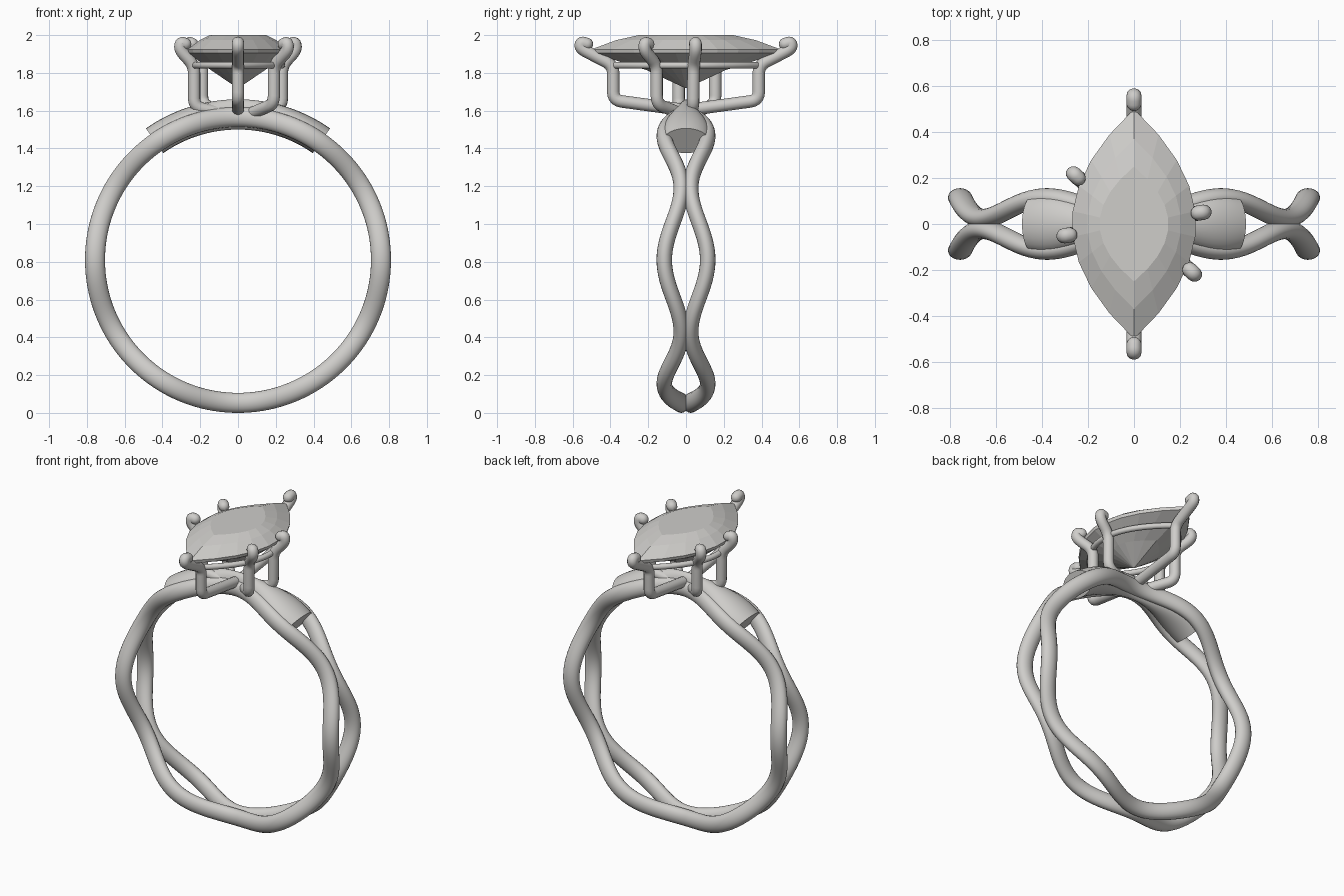
import bpy, bmesh, math
from mathutils import Vector, Matrix

cube = bpy.data.objects.get("Cube")
if cube:
    bpy.data.objects.remove(cube)

metal = bpy.data.materials.new("pale_grey")
metal.use_nodes = True
GREY = (0.62, 0.61, 0.59, 1)
metal.diffuse_color = GREY
metal.node_tree.nodes["Principled BSDF"].inputs["Base Color"].default_value = GREY

CENTRE_Z = 0.81
BAND_R = 0.757


def finish(name, bm, smooth=True):
    bmesh.ops.recalc_face_normals(bm, faces=bm.faces)
    mesh = bpy.data.meshes.new(name)
    bm.to_mesh(mesh)
    bm.free()
    obj = bpy.data.objects.new(name, mesh)
    bpy.context.collection.objects.link(obj)
    mesh.materials.append(metal)
    if smooth:
        bpy.ops.object.select_all(action='DESELECT')
        obj.select_set(True)
        bpy.context.view_layer.objects.active = obj
        bpy.ops.object.shade_smooth_by_angle(angle=math.radians(40))
    return obj


def loft(bm, rings, closed=False):
    """Join rings of points with quads; cap the ends unless closed."""
    loops = [[bm.verts.new(p) for p in ring] for ring in rings]
    pairs = list(zip(loops, loops[1:]))
    if closed:
        pairs.append((loops[-1], loops[0]))
    for a, b in pairs:
        for i in range(len(a)):
            j = (i + 1) % len(a)
            bm.faces.new((a[i], a[j], b[j], b[i]))
    if not closed:
        bm.faces.new(loops[0])
        bm.faces.new(loops[-1])


def wave(t):
    """Sideways offset of a strand at angle t from the top."""
    return 0.07 - 0.045 * math.cos(6 * t)


def band_point(t, radius, y):
    return Vector((radius * math.sin(t), y, CENTRE_Z + radius * math.cos(t)))


def ellipse_ring(centre, u, v, ru, rv, n=20):
    return [centre + u * ru * math.cos(a) + v * rv * math.sin(a)
            for a in (2 * math.pi * k / n for k in range(n))]


# Two mirrored wavy strands of the band
for name, side in (("front_strand", -1), ("back_strand", 1)):
    rings = []
    for k in range(180):
        t = 2 * math.pi * k / 180
        here = band_point(t, BAND_R, side * wave(t))
        ahead = band_point(t + 0.01, BAND_R, side * wave(t + 0.01))
        out = Vector((math.sin(t), 0, math.cos(t)))
        across = (ahead - here).normalized().cross(out).normalized()
        rings.append(ellipse_ring(here, out, across, 0.053, 0.041))
    bm = bmesh.new()
    loft(bm, rings, closed=True)
    finish(name, bm)

# Solid shoulder filling the top of the band between the strands
rings = []
for k in range(41):
    t = math.radians(-35 + 70 * k / 40)
    out = Vector((math.sin(t), 0, math.cos(t)))
    rings.append(ellipse_ring(band_point(t, 0.77, 0), out, Vector((0, 1, 0)),
                              0.08, wave(t) + 0.012, 24))
bm = bmesh.new()
loft(bm, rings)
finish("shoulder_filler", bm)


def marquise(w, l, z, n=9):
    """Pointed oval outline: two arcs meeting at the y tips."""
    ys = [-l + 2 * l * k / n for k in range(n)]
    right = [Vector((w * (1 - (y / l) ** 2), y, z)) for y in ys]
    return right + [Vector((-p.x, -p.y, z)) for p in right]


# Faceted stone, from the culet up to the table
bm = bmesh.new()
loft(bm, [marquise(w, l, z) for w, l, z in (
    (0.004, 0.006, 1.72), (0.145, 0.21, 1.815), (0.265, 0.495, 1.905),
    (0.27, 0.5, 1.925), (0.205, 0.37, 1.973), (0.15, 0.25, 2.0))])
finish("stone", bm, smooth=False)


def tube(name, points, radius, radii=None, cyclic=False):
    """Round wire along a path."""
    curve = bpy.data.curves.new(name, 'CURVE')
    curve.dimensions = '3D'
    curve.bevel_depth = radius
    curve.bevel_resolution = 4
    curve.use_fill_caps = True
    spline = curve.splines.new('POLY')
    spline.points.add(len(points) - 1)
    spline.use_cyclic_u = cyclic
    for i, p in enumerate(points):
        spline.points[i].co = (*p, 1)
        spline.points[i].radius = radii[i] if radii else 1
    temp = bpy.data.objects.new(name + "_path", curve)
    bpy.context.collection.objects.link(temp)
    bpy.context.view_layer.update()
    mesh = bpy.data.meshes.new_from_object(
        temp.evaluated_get(bpy.context.evaluated_depsgraph_get()))
    bpy.data.objects.remove(temp)
    bm = bmesh.new()
    bm.from_mesh(mesh)
    for f in bm.faces:
        f.material_index = 0
    bpy.data.meshes.remove(mesh)
    return finish(name, bm)


def round_corners(points, size):
    path = [points[0]]
    for a, b, c in zip(points, points[1:], points[2:]):
        start = b + (a - b).normalized() * min(size, (a - b).length * 0.45)
        end = b + (c - b).normalized() * min(size, (c - b).length * 0.45)
        for k in range(6):
            s = k / 5
            path.append(start * (1 - s) ** 2 + b * 2 * s * (1 - s) + end * s * s)
    return path + [points[-1]]


def prong(name, points, radius=0.033):
    """Claw wire with a rounded tip."""
    path = round_corners([Vector(p) for p in points], 0.045)
    radii = [1] * len(path)
    tip, heading = path[-1], (path[-1] - path[-2]).normalized()
    for k in range(1, 6):
        a = math.radians(17 * k)
        path.append(tip + heading * radius * math.sin(a))
        radii.append(math.cos(a))
    tube(name, path, radius, radii)


# Rail under the stone
tube("gallery_rail", marquise(0.232, 0.39, 1.84, 20), 0.018, cyclic=True)

# Three claws, each repeated by a half turn
CLAWS = {
    "end_claw": [(0, -0.02, 1.605), (0, -0.385, 1.655), (0, -0.385, 1.84),
                 (0, -0.56, 1.93), (0, -0.555, 1.962), (0, -0.525, 1.953)],
    "corner_claw": [(0.08, -0.04, 1.59), (0.19, -0.155, 1.635),
                    (0.19, -0.155, 1.84), (0.265, -0.22, 1.92),
                    (0.262, -0.218, 1.96), (0.243, -0.2, 1.953)],
    "side_claw": [(0.1, 0.02, 1.59), (0.232, 0.038, 1.62), (0.232, 0.04, 1.84),
                  (0.307, 0.052, 1.92), (0.303, 0.051, 1.96), (0.28, 0.048, 1.953)],
}
for name, points in CLAWS.items():
    for turn, label in ((0, "first"), (math.pi, "second")):
        spin = Matrix.Rotation(turn, 3, 'Z')
        prong(label + "_" + name, [spin @ Vector(p) for p in points])
